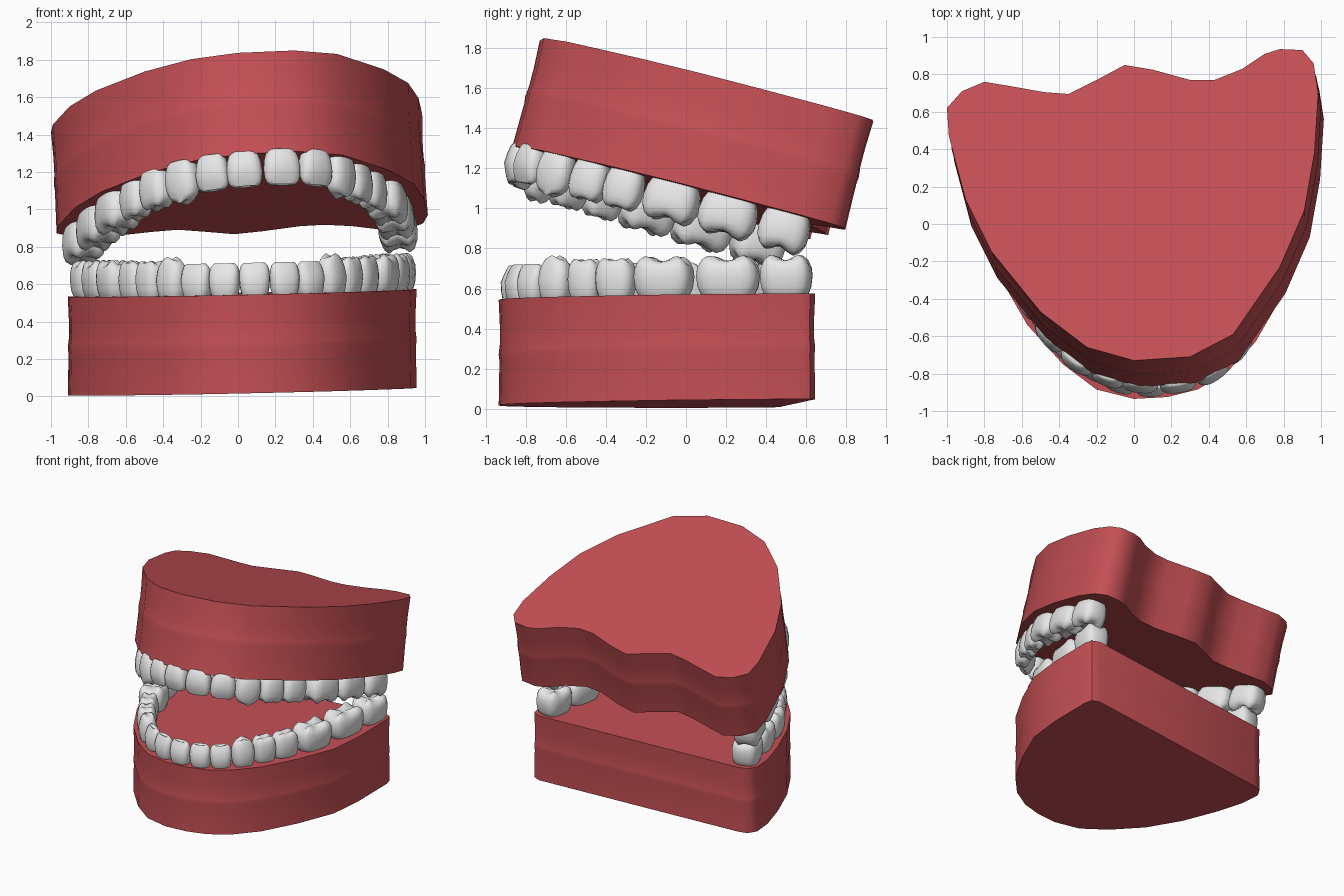
import bpy, bmesh, math
from mathutils import Vector, Matrix

cube = bpy.data.objects.get("Cube")
if cube:
    bpy.data.objects.remove(cube, do_unlink=True)


def material(name, rgb, rough):
    m = bpy.data.materials.new(name)
    m.use_nodes = True
    m.diffuse_color = (*rgb, 1)
    b = m.node_tree.nodes["Principled BSDF"]
    b.inputs["Base Color"].default_value = (*rgb, 1)
    b.inputs["Roughness"].default_value = rough
    return m


GUM = material("gum_red", (0.56, 0.08, 0.09), 0.5)
TOOTH = material("tooth_white", (0.8, 0.8, 0.8), 0.5)


def finish(name, bm, mat, angle):
    bmesh.ops.recalc_face_normals(bm, faces=bm.faces)
    mesh = bpy.data.meshes.new(name)
    bm.to_mesh(mesh)
    bm.free()
    mesh.materials.append(mat)
    ob = bpy.data.objects.new(name, mesh)
    bpy.context.collection.objects.link(ob)
    bpy.ops.object.select_all(action='DESELECT')
    ob.select_set(True)
    bpy.context.view_layer.objects.active = ob
    bpy.ops.object.shade_smooth_by_angle(angle=math.radians(angle))


def loft(bm, rings):
    """Skin closed rings of points and cap both ends."""
    vs = [[bm.verts.new(p) for p in r] for r in rings]
    n = len(vs[0])
    for a, b in zip(vs, vs[1:]):
        for i in range(n):
            j = (i + 1) % n
            bm.faces.new((a[i], a[j], b[j], b[i]))
    bm.faces.new(vs[0])
    bm.faces.new(vs[-1])


# Gum slabs: outline dropped along a slanted axis, with a faint ridge along the wall
WALL = [(0, 0), (.25, .006), (.42, .006), (.48, .002), (.52, 0), (.58, .004), (1, 0)]


def gum(name, outline, plane, drop):
    z0, sx, sy = plane
    n = len(outline)
    pts = [Vector((x, y, z0 + sx * x + sy * y)) for x, y in outline]
    inward = []
    for i in range(n):
        t = pts[(i + 1) % n] - pts[i - 1]
        inward.append(Vector((-t.y, t.x, 0)).normalized())
    rings = [[p + Vector(drop) * f + q * inset for p, q in zip(pts, inward)]
             for f, inset in WALL]
    bm = bmesh.new()
    loft(bm, rings)
    finish(name, bm, GUM, 50)


# Outlines run counter-clockwise from the front
upper_outline = [(0, -.73), (.3, -.71), (.53, -.59), (.78, -.23), (.91, .07), (.965, .38),
                 (.985, .7), (.96, .86), (.9, .93), (.78, .935), (.7, .91), (.58, .83),
                 (.43, .77), (.3, .77), (.1, .825), (-.05, .85), (-.2, .77), (-.35, .695),
                 (-.48, .705), (-.65, .735), (-.8, .76), (-.92, .71), (-1, .62),
                 (-.99, .47), (-.9, .13), (-.76, -.15), (-.5, -.47), (-.25, -.66)]
lower_outline = [(0, -.935), (.18, -.925), (.34, -.885), (.5, -.79), (.65, -.63), (.8, -.37),
                 (.925, -.08), (.955, .2), (.955, .56), (.94, .62), (.88, .645),
                 (-.8, .47), (-.87, .45), (-.91, .38), (-.895, .22), (-.83, 0), (-.72, -.28),
                 (-.57, -.54), (-.38, -.75), (-.2, -.885)]
gum("upper_gum", upper_outline, (1.64, .06, -.27), (.03, -.14, -.54))
gum("lower_gum", lower_outline, (.55, .022, .008), (0, 0, -.527))

# Tooth shape per kind: (depth, height, cusp height, blade thinning, point height)
KINDS = {"incisor": (.12, .17, 0, .55, 0),
         "canine": (.14, .175, 0, .3, .035),
         "premolar": (.15, .175, .01, .1, .012),
         "molar": (.21, .18, .018, 0, 0)}
# Crown rows: (height fraction, scale)
ROWS = [(-.12, .68), (-.04, .82), (.2, .95), (.5, 1), (.75, .97), (.9, .88), (1, .68),
        (.98, .4), (.93, .12)]


def tooth(name, kind, width, matrix):
    depth, height, cusp, thin, point = KINDS[kind]
    segs = 20
    square = .62 if kind == "molar" else .75
    rings = []
    for t, s in ROWS:
        ring = []
        top = max(0, (t - .5) / .5)
        for i in range(segs):
            a = 2 * math.pi * i / segs
            c, d = math.cos(a), math.sin(a)
            x = math.copysign(abs(c) ** square, c) * width / 2 * s
            y = math.copysign(abs(d) ** square, d) * depth / 2 * s * (1 - thin * top)
            z = t * height
            z -= top * cusp * math.cos(4 * a) * min(1, s * 1.3)
            z += top * point * (1 - 2.2 * abs(x) / width)
            ring.append(matrix @ Vector((x, y, z)))
        rings.append(ring)
    bm = bmesh.new()
    loft(bm, rings)
    finish(name, bm, TOOTH, 70)


# Rows of teeth set along an arch and standing on the gum plane
def row(label, arch, kinds, plane, axis):
    z0, sx, sy = plane
    pts = [Vector((x, y, z0 + sx * x + sy * y)) for x, y in arch]
    up = Vector(axis).normalized()
    last = len(pts) - 1
    for i, p in enumerate(pts):
        a, b = pts[max(i - 1, 0)], pts[min(i + 1, last)]
        width = (b - a).length / (2 if 0 < i < last else 1.15)
        if kinds[i] != "molar":
            width = min(width, .2)
        tx = (b - a).normalized()
        ty = up.cross(tx).normalized()
        tx = ty.cross(up)
        m = Matrix((tx, ty, up)).transposed().to_4x4()
        m.translation = p
        tooth(f"{label}_{kinds[i]}_{i + 1}", kinds[i], width * 1.03, m)


BACK = ["molar"] * 3 + ["premolar"] * 2 + ["canine"]
upper_arch = [(-.83, .38), (-.75, .1), (-.65, -.17), (-.55, -.39), (-.44, -.56), (-.3, -.7),
              (-.14, -.79), (.03, -.825), (.23, -.825), (.41, -.765), (.54, -.63), (.63, -.46),
              (.71, -.29), (.79, -.05), (.83, .23), (.85, .51)]
lower_arch = [(-.785, .33), (-.72, .08), (-.64, -.17), (-.55, -.37), (-.46, -.52), (-.35, -.66),
              (-.22, -.77), (-.07, -.845), (.09, -.865), (.25, -.84), (.385, -.77), (.5, -.65),
              (.585, -.5), (.67, -.35), (.75, -.11), (.81, .21), (.845, .5)]
row("upper", upper_arch, BACK + ["incisor"] * 4 + BACK[::-1],
    (1.06, .06, -.27), (.055, -.25, -.965))
row("lower", lower_arch, BACK + ["incisor"] * 5 + BACK[::-1],
    (.55, .022, .008), (-.02, 0, 1))
